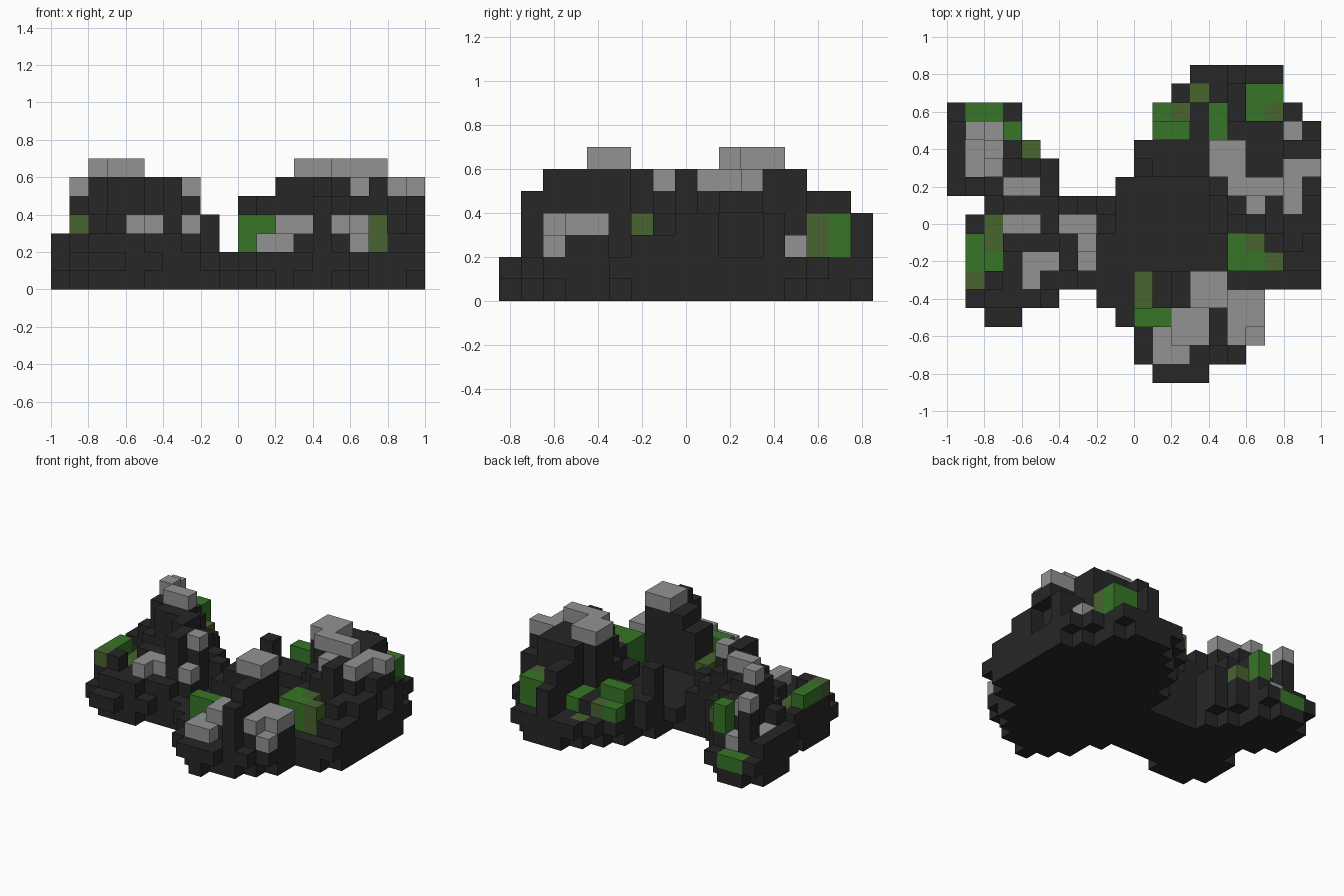
import bpy
import bmesh
from mathutils import Vector

cube = bpy.data.objects.get("Cube")
if cube:
    bpy.data.objects.remove(cube, do_unlink=True)

UNIT = 0.1
SIZE_X, SIZE_Y = 20, 17
SIDES = ((1, 0), (-1, 0), (0, 1), (0, -1))
ROCK, STONE, MOSS, DRY_MOSS = range(4)

height = {}
owner = {}
cap = {}


def columns(x, y, width, depth):
    """Grid columns inside a rectangle."""
    return [(i, j) for i in range(x, x + width) for j in range(y, y + depth)]


def rock(name, boxes):
    """Raise boxes (x, y, width, depth, height); later ones replace earlier."""
    for *area, top in boxes:
        for col in columns(*area):
            height[col] = top
            owner[col] = name


def cover(kind, patches):
    """Cap columns with patches (x, y, width, depth, thickness)."""
    for *area, thick in patches:
        for col in columns(*area):
            cap[col] = (kind, thick)


def make_material(name, colour):
    mat = bpy.data.materials.new(name)
    mat.use_nodes = True
    rgba = (*colour, 1)
    mat.diffuse_color = rgba
    shader = mat.node_tree.nodes["Principled BSDF"]
    shader.inputs["Base Color"].default_value = rgba
    shader.inputs["Roughness"].default_value = 0.9
    return mat


# Low floor between the hills
rock("valley_floor", [
    (9, 6, 5, 5, 2), (14, 6, 1, 2, 2), (8, 6, 1, 2, 2),
    (7, 5, 3, 1, 2), (8, 4, 2, 1, 2), (9, 3, 1, 1, 2),
])

# Wide shelf at the front of the right-hand rock
rock("right_shelf", [
    (2, 3, 2, 1, 2), (1, 4, 5, 1, 2), (2, 4, 3, 1, 3),
    (1, 5, 6, 3, 3), (1, 5, 1, 3, 4), (2, 5, 1, 1, 4),
    (4, 6, 2, 1, 4), (4, 5, 1, 1, 4), (3, 7, 3, 1, 4), (7, 6, 1, 1, 4),
])

# Saddle climbing from the shelf to the peak
rock("right_saddle", [
    (6, 6, 1, 2, 6), (7, 7, 1, 1, 6), (1, 8, 4, 1, 3), (5, 8, 1, 1, 6),
    (6, 8, 2, 1, 3), (8, 8, 1, 1, 4), (2, 9, 1, 1, 4), (3, 9, 3, 1, 6),
    (6, 9, 1, 1, 5), (7, 9, 1, 1, 4), (8, 9, 1, 1, 3),
])

# Peak and its back slope
rock("right_peak", [
    (0, 10, 2, 4, 3), (1, 10, 1, 1, 4), (2, 10, 1, 1, 6), (3, 10, 2, 1, 7),
    (5, 10, 1, 2, 4), (2, 11, 1, 1, 7), (3, 11, 1, 1, 6), (4, 11, 1, 1, 5),
    (2, 12, 2, 1, 5), (4, 12, 1, 1, 4), (1, 13, 1, 1, 6), (2, 13, 1, 1, 3),
    (3, 13, 1, 1, 5), (0, 14, 4, 1, 2),
])

# Ridge closing the valley, with steps falling to the back
rock("back_ridge", [
    (10, 11, 4, 2, 3), (10, 11, 1, 1, 5), (14, 11, 2, 2, 7), (11, 13, 2, 1, 4),
    (13, 13, 2, 2, 3), (15, 13, 3, 1, 6), (18, 13, 1, 1, 3), (19, 13, 1, 1, 2),
])
rock("back_steps", [
    (11, 14, 2, 1, 3), (15, 14, 1, 2, 5), (16, 14, 2, 2, 4), (18, 14, 1, 1, 2),
    (12, 15, 3, 1, 2), (13, 16, 5, 1, 2), (15, 16, 1, 1, 4),
])

# Hill on the left side
rock("left_hill", [
    (16, 11, 2, 2, 6), (18, 12, 2, 1, 4), (18, 11, 2, 1, 6), (14, 10, 1, 1, 4),
    (15, 10, 3, 1, 7), (18, 10, 1, 1, 6), (19, 10, 1, 1, 5), (14, 8, 1, 2, 3),
    (15, 9, 1, 1, 5), (16, 9, 3, 1, 6), (19, 8, 1, 2, 4), (15, 8, 1, 1, 4),
    (16, 8, 1, 1, 5), (17, 8, 1, 1, 6), (18, 8, 1, 1, 4),
])
rock("left_foot", [
    (15, 6, 5, 2, 3), (15, 6, 2, 2, 4), (17, 6, 1, 1, 4), (18, 7, 1, 1, 4),
    (15, 5, 5, 1, 2),
])

# Tower at the front and the ledges below it
rock("front_tower", [
    (10, 4, 1, 2, 3), (11, 4, 1, 2, 5), (12, 4, 1, 2, 6), (13, 4, 2, 2, 7),
])
rock("front_ledges", [
    (15, 2, 2, 3, 4), (16, 2, 1, 1, 3), (10, 3, 4, 1, 4), (14, 2, 1, 2, 6),
    (10, 1, 1, 2, 2), (11, 2, 1, 1, 3), (12, 2, 2, 1, 4), (11, 1, 2, 1, 3),
    (13, 1, 1, 1, 2), (14, 1, 1, 1, 5), (15, 1, 1, 1, 2), (11, 0, 3, 1, 2),
])

# Pale stone caps
cover(STONE, [
    (3, 10, 2, 1, 1), (1, 11, 2, 3, 1), (3, 8, 2, 1, 1), (6, 8, 2, 1, 1),
    (7, 6, 1, 2, 1), (4, 6, 2, 1, 1), (4, 5, 1, 1, 1), (14, 11, 2, 2, 1),
    (18, 11, 2, 1, 1), (18, 9, 1, 2, 1), (15, 10, 3, 1, 1), (16, 9, 1, 1, 1),
    (18, 13, 1, 1, 1), (13, 4, 2, 2, 1), (15, 2, 2, 3, 1),
    (12, 2, 2, 2, 1), (11, 2, 1, 1, 1), (11, 1, 2, 1, 1),
])

# Moss, then the drier patches beside it
cover(MOSS, [
    (1, 14, 2, 1, 1), (3, 13, 1, 1, 2), (11, 13, 2, 1, 1), (11, 14, 1, 1, 1),
    (14, 13, 1, 2, 1), (16, 14, 2, 2, 2), (1, 6, 2, 2, 1), (15, 6, 2, 2, 2),
    (10, 3, 1, 1, 2), (11, 3, 1, 1, 1),
])
cover(DRY_MOSS, [
    (12, 14, 1, 1, 1), (17, 14, 1, 1, 2), (13, 15, 1, 1, 1), (4, 12, 1, 1, 1),
    (2, 7, 1, 2, 1), (1, 5, 1, 1, 1), (16, 7, 1, 1, 1), (17, 6, 1, 1, 2),
    (10, 4, 1, 2, 1),
])

# Fill columns with blocks; outer corners start one block off the ground
blocks = {}
for (i, j), top in height.items():
    open_sides = sum((i + a, j + b) not in height for a, b in SIDES)
    kind, thick = cap.get((i, j), (ROCK, 0))
    for k in range(1 if open_sides > 1 else 0, top):
        blocks[i, j, k] = kind if k >= top - thick else ROCK

# Shallow recess in the left wall
for i, j in columns(19, 10, 1, 2):
    for k in (2, 3):
        del blocks[i, j, k]


def face_corners(cell, axis, sign):
    """Four corners of one block face, wound to face outwards."""
    centre = Vector(cell) + Vector((0.5, 0.5, 0.5))
    n, u, v = Vector((0, 0, 0)), Vector((0, 0, 0)), Vector((0, 0, 0))
    n[axis], u[(axis + 1) % 3], v[(axis + 2) % 3] = sign / 2, 0.5, sign / 2
    corners = [centre + n + u * a + v * b
               for a, b in ((-1, -1), (1, -1), (1, 1), (-1, 1))]
    return [(p - Vector((SIZE_X / 2, SIZE_Y / 2, 0))) * UNIT for p in corners]


def build_part(name, materials):
    """Skin the blocks of one part, leaving out hidden faces."""
    bm = bmesh.new()
    for cell, kind in blocks.items():
        if owner[cell[:2]] != name:
            continue
        for axis in range(3):
            for sign in (1, -1):
                near = list(cell)
                near[axis] += sign
                if tuple(near) not in blocks:
                    corners = face_corners(cell, axis, sign)
                    face = bm.faces.new([bm.verts.new(p) for p in corners])
                    face.material_index = kind
    bmesh.ops.remove_doubles(bm, verts=bm.verts, dist=UNIT / 100)
    bmesh.ops.dissolve_limit(bm, angle_limit=0.01, verts=bm.verts,
                             edges=bm.edges, delimit={'MATERIAL'})
    mesh = bpy.data.meshes.new(name)
    for mat in materials:
        mesh.materials.append(mat)
    bm.to_mesh(mesh)
    bm.free()
    bpy.context.collection.objects.link(bpy.data.objects.new(name, mesh))


palette = [
    make_material("charcoal rock", (0.02, 0.02, 0.02)),
    make_material("grey stone", (0.29, 0.29, 0.29)),
    make_material("green moss", (0.038, 0.18, 0.02)),
    make_material("olive dry moss", (0.065, 0.125, 0.028)),
]
for part in dict.fromkeys(owner.values()):
    build_part(part, palette)
